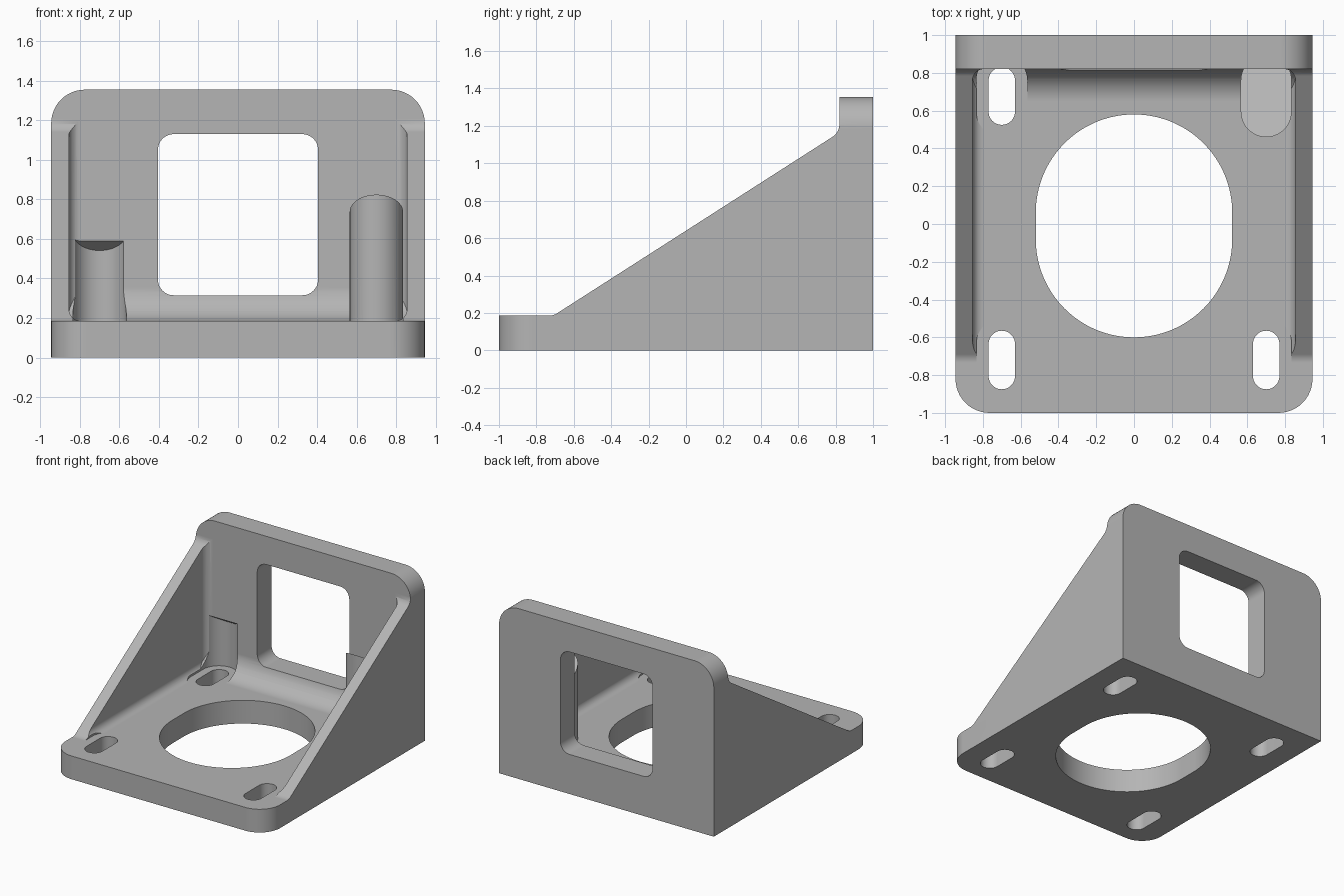
import bpy, bmesh, math
from mathutils import Vector

if "Cube" in bpy.data.objects:
    bpy.data.objects.remove(bpy.data.objects["Cube"])

# Main sizes
HALF_W, FLOOR, PLATE_Y, TOP = 0.945, 0.185, 0.82, 1.355
INNER = 0.855
SLOT_X, SLOT_R, POCKET_R = 0.70, 0.07, 0.135

grey = bpy.data.materials.new("plain grey")
grey.use_nodes = True
GREY = (0.46, 0.46, 0.46, 1)
grey.diffuse_color = GREY
grey.node_tree.nodes["Principled BSDF"].inputs["Base Color"].default_value = GREY


def rounded(corners, steps=12):
    """Outline from (u, v, radius) corners, each one filleted."""
    out = []
    for i, (u, v, r) in enumerate(corners):
        p = Vector((u, v))
        a = (Vector(corners[i - 1][:2]) - p).normalized()
        b = (Vector(corners[(i + 1) % len(corners)][:2]) - p).normalized()
        arc = [p]
        if r:
            half = a.angle(b) / 2
            centre = p + (a + b).normalized() * (r / math.sin(half))
            reach = r / math.tan(half)
            start, end = p + a * reach - centre, p + b * reach - centre
            arc = [centre + start.slerp(end, k / steps).normalized() * r
                   for k in range(steps + 1)]
        for q in arc:
            q = Vector((round(q.x, 5), round(q.y, 5)))
            if not out or (q - out[-1]).length > 1e-4:
                out.append(q)
    if (out[0] - out[-1]).length < 1e-4:
        out.pop()
    return out


def rect(u0, u1, v0, v1, low=0, high=0, steps=12):
    """Rectangle with one radius for its low corners and one for its high ones."""
    return rounded([(u0, v0, low), (u1, v0, low), (u1, v1, high), (u0, v1, high)], steps)


def prism(name, outline, axis, lo, hi):
    """Extrude an outline along an axis."""
    place = {"x": lambda p, w: (w, p.x, p.y),
             "y": lambda p, w: (p.x, w, p.y),
             "z": lambda p, w: (p.x, p.y, w)}[axis]
    bm = bmesh.new()
    ends = [[bm.verts.new(place(p, w)) for p in outline] for w in (lo, hi)]
    for ring in ends:
        bm.faces.new(ring)
    for i in range(len(outline)):
        bm.faces.new((ends[0][i - 1], ends[0][i], ends[1][i], ends[1][i - 1]))
    bmesh.ops.recalc_face_normals(bm, faces=bm.faces)
    mesh = bpy.data.meshes.new(name)
    bm.to_mesh(mesh)
    bm.free()
    mesh.materials.append(grey)
    obj = bpy.data.objects.new(name, mesh)
    bpy.context.collection.objects.link(obj)
    return obj


def combine(target, tool, operation):
    """Apply a boolean and discard the tool."""
    mod = target.modifiers.new("cut", "BOOLEAN")
    mod.operation, mod.object, mod.solver = operation, tool, "EXACT"
    bpy.context.view_layer.objects.active = target
    bpy.ops.object.modifier_apply(modifier=mod.name)
    bpy.data.objects.remove(tool)


# Outer block: rounded plate top, sloping gussets, rounded base front
bracket = prism("angle_bracket", rect(-HALF_W, HALF_W, 0, TOP, 0, 0.17), "y", -1.2, 1.2)
side = rounded([(-1.4, -0.2, 0), (1.4, -0.2, 0), (1.4, 1.6, 0), (PLATE_Y, 1.6, 0),
                (PLATE_Y, 1.165, 0.08), (-0.71, FLOOR, 0.08), (-1.4, FLOOR, 0)])
combine(bracket, prism("side_shape", side, "x", -1.2, 1.2), "INTERSECT")
plan = rect(-HALF_W, HALF_W, -1, 1, 0.18)
combine(bracket, prism("plan_shape", plan, "z", -0.3, 1.7), "INTERSECT")

# Space between the gussets, filleted along floor, plate and walls
cavity = prism("cavity", rounded([(-2, FLOOR, 0), (PLATE_Y, FLOOR, 0.17),
                                  (PLATE_Y, 2, 0), (-2, 2, 0)]), "x", -1.2, 1.2)
combine(cavity, prism("wall_fillets", rect(-INNER, INNER, FLOOR, 1.9, 0.06), "y", -1.9, 1.2), "INTERSECT")
combine(cavity, prism("corner_fillets", rect(-INNER, INNER, -1.8, PLATE_Y, 0, 0.06), "z", 0, 1.8), "INTERSECT")
combine(bracket, cavity, "DIFFERENCE")

# Large bore in the base and window in the plate
combine(bracket, prism("bore", rect(-0.52, 0.52, -0.6, 0.58, 0.52, 0.52, 32), "z", -0.2, 0.4), "DIFFERENCE")
combine(bracket, prism("window", rect(-0.405, 0.405, 0.315, 1.13, 0.08, 0.08), "y", 0.5, 1.2), "DIFFERENCE")

# Bolt slots, with clearance pockets for the bolt heads
grow = POCKET_R - SLOT_R
for sx in (-SLOT_X, SLOT_X):
    for y0, y1 in ((-0.875, -0.565), (0.525, 0.83)):
        shape = rect(sx - POCKET_R, sx + POCKET_R, y0 - grow, y1 + grow, POCKET_R, POCKET_R)
        pocket = prism("pocket", shape, "z", FLOOR, 1)
        if y0 > 0:
            # Slanted pocket roof
            for v in pocket.data.vertices:
                if v.co.z > 0.5:
                    v.co.z = 0.59 + (PLATE_Y - v.co.y) * 0.65
        combine(bracket, pocket, "DIFFERENCE")
        shape = rect(sx - SLOT_R, sx + SLOT_R, y0, y1, SLOT_R, SLOT_R)
        combine(bracket, prism("slot", shape, "z", -0.2, 0.4), "DIFFERENCE")

# Smooth fillets, flat large faces
bpy.ops.object.select_all(action="DESELECT")
bracket.select_set(True)
bpy.context.view_layer.objects.active = bracket
bpy.ops.object.shade_smooth_by_angle(angle=math.radians(25))
bracket.modifiers.new("flat_face_normals", "WEIGHTED_NORMAL").keep_sharp = True
